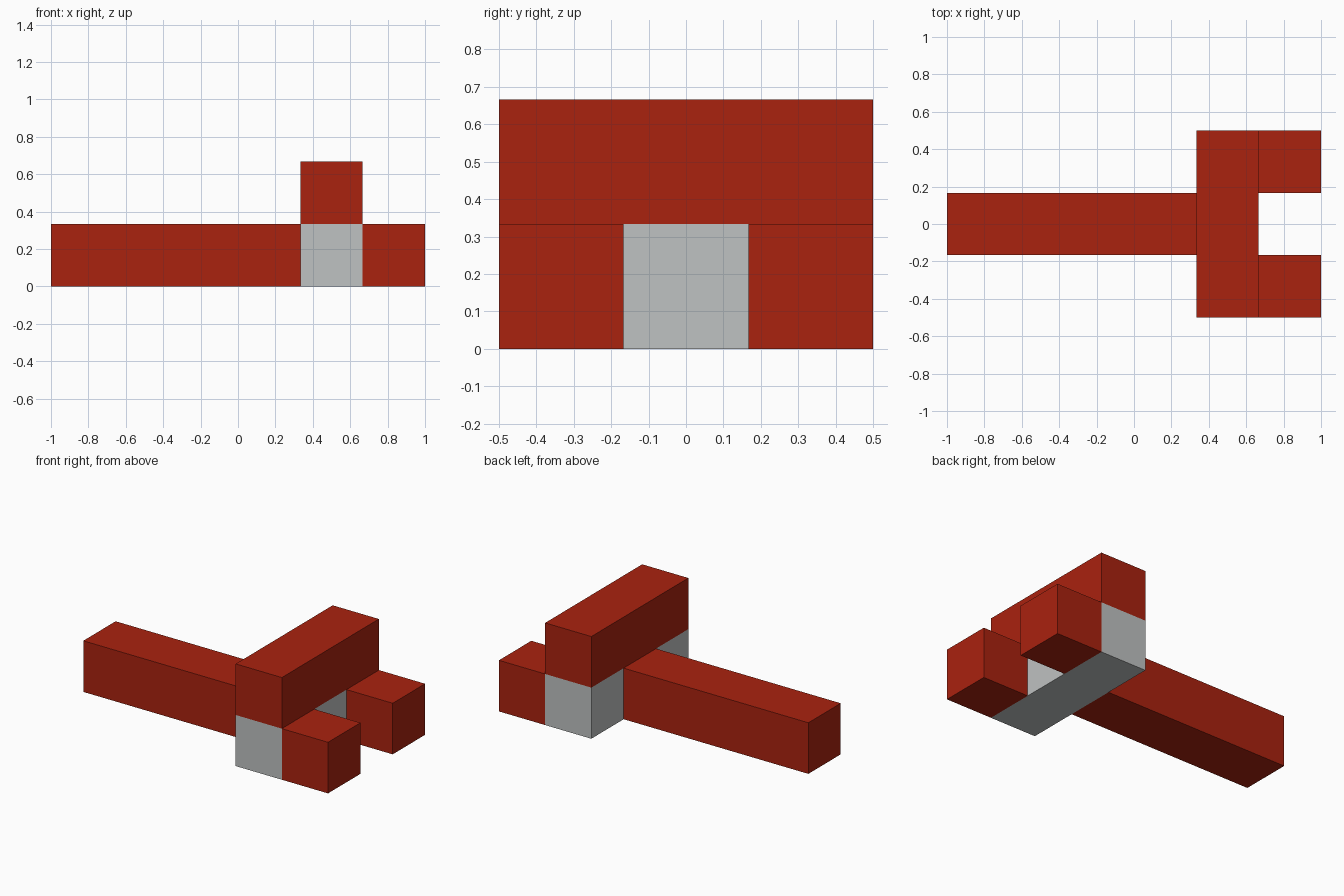
import bpy
from mathutils import Vector

if "Cube" in bpy.data.objects:
    bpy.data.objects.remove(bpy.data.objects["Cube"], do_unlink=True)

U = 1 / 3  # one block unit


def material(name, rgb):
    mat = bpy.data.materials.new(name)
    mat.use_nodes = True
    colour = (*rgb, 1)
    mat.diffuse_color = colour
    mat.node_tree.nodes["Principled BSDF"].inputs["Base Color"].default_value = colour
    return mat


def block(name, low, high, mat):
    """Box between two corners given in block units."""
    low, high = Vector(low) * U, Vector(high) * U
    bpy.ops.mesh.primitive_cube_add(size=1, location=(low + high) / 2)
    obj = bpy.context.object
    obj.name = name
    obj.scale = high - low
    bpy.ops.object.transform_apply(location=False, rotation=False, scale=True)
    obj.data.materials.append(mat)
    return obj


red = material("brick red", (0.40, 0.016, 0.0048))
grey = material("light grey", (0.52, 0.54, 0.54))

# Long arm, grey cross piece and the red bar on top of it
block("long_arm", (-3, -0.5, 0), (1, 0.5, 1), red)
block("cross_piece", (1, -1.5, 0), (2, 1.5, 1), grey)
block("top_bar", (1, -1.5, 1), (2, 1.5, 2), red)

# Pair of prongs
for side, y in (("right", -1), ("left", 1)):
    block(side + "_prong", (2, y - 0.5, 0), (3, y + 0.5, 1), red)
